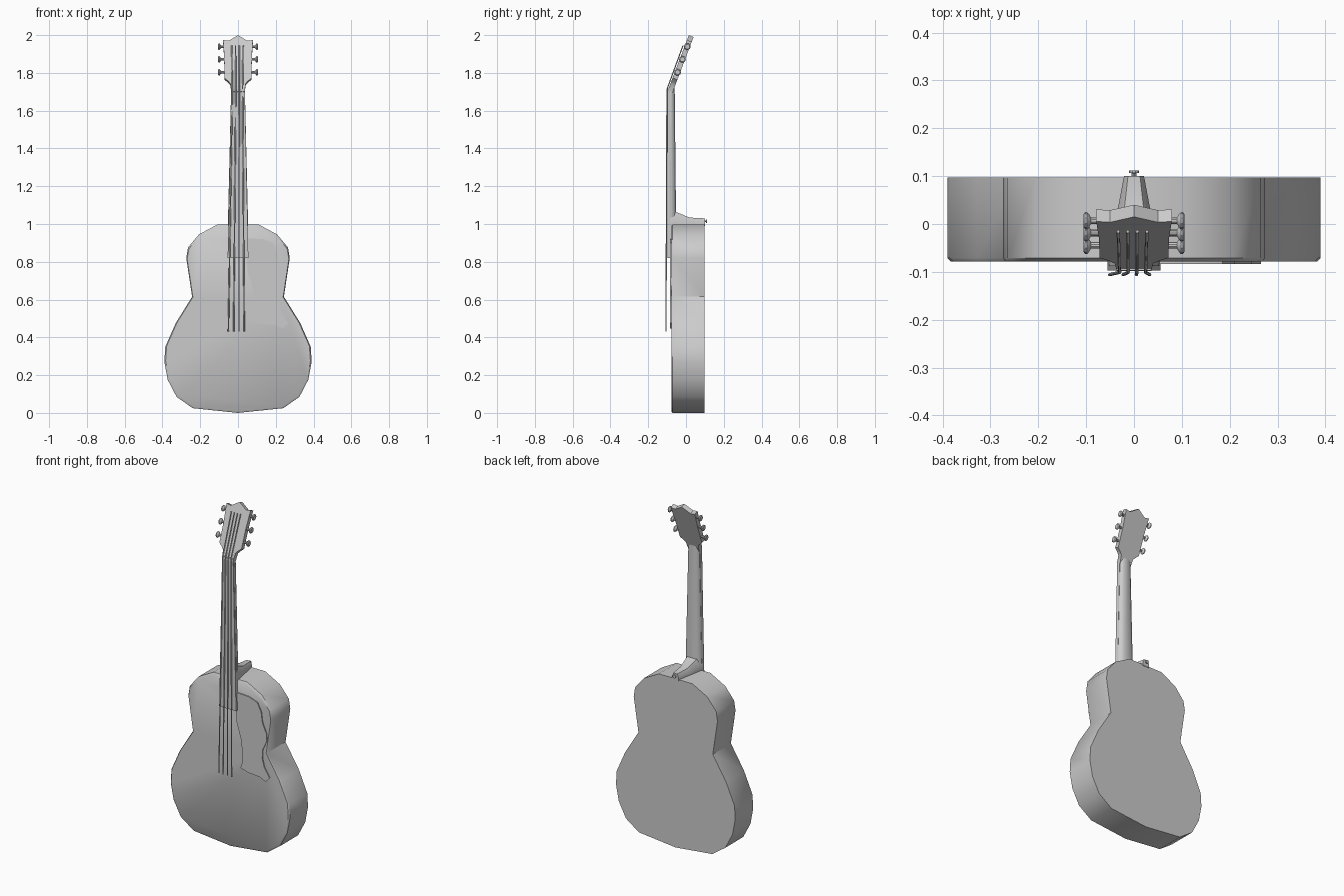
import bpy, bmesh
from math import sin, cos, pi, radians, atan2

if "Cube" in bpy.data.objects:
    bpy.data.objects.remove(bpy.data.objects["Cube"])


def loft(name, rings, angle=35):
    """Skin a closed solid through rings that share a point count."""
    bm = bmesh.new()
    vs = [[bm.verts.new(p) for p in r] for r in rings]
    n = len(rings[0])
    for a, b in zip(vs, vs[1:]):
        for i in range(n):
            j = (i + 1) % n
            bm.faces.new((a[i], a[j], b[j], b[i]))
    bm.faces.new(vs[0][::-1])
    bm.faces.new(vs[-1])
    bmesh.ops.recalc_face_normals(bm, faces=bm.faces)
    me = bpy.data.meshes.new(name)
    bm.to_mesh(me)
    bm.free()
    ob = bpy.data.objects.new(name, me)
    bpy.context.collection.objects.link(ob)
    bpy.ops.object.select_all(action='DESELECT')
    ob.select_set(True)
    bpy.context.view_layer.objects.active = ob
    bpy.ops.object.shade_smooth_by_angle(angle=radians(angle))
    return ob


def mirrored(half):
    """Close a right-hand outline by mirroring it across x = 0."""
    return half + [(-x, z) for x, z in reversed(half) if x > 0]


# Body: figure-eight outline with a softened front edge
body = mirrored([(0, 0), (0.24, 0.025), (0.325, 0.085), (0.372, 0.175),
                 (0.39, 0.27), (0.385, 0.35), (0.33, 0.475), (0.243, 0.615),
                 (0.274, 0.82), (0.265, 0.875), (0.207, 0.945), (0.11, 0.997)])
loft("body", [[(x * s, y, 0.5 + (z - 0.5) * s) for x, z in body]
              for y, s in ((0.097, 1), (-0.071, 1), (-0.078, 0.982))], 40)

# Pickguard: thin plate on the right of the front
guard = [(0.04, 0.925), (0.13, 0.92), (0.185, 0.9), (0.21, 0.85), (0.218, 0.79),
         (0.245, 0.73), (0.247, 0.69), (0.22, 0.63), (0.217, 0.58), (0.23, 0.53),
         (0.265, 0.475), (0.24, 0.447), (0.2, 0.465), (0.13, 0.47), (0.075, 0.485),
         (0.09, 0.53), (0.08, 0.65), (0.05, 0.75)]
loft("pickguard", [[(x, y, z) for x, z in guard] for y in (-0.075, -0.084)])

# Fingerboard: tapered slab running onto the body
loft("fingerboard", [[(-w, -0.097, z), (w, -0.097, z), (w, -0.076, z), (-w, -0.076, z)]
                     for z, w in ((0.82, 0.055), (1.715, 0.036))])

# Neck: faceted rounded back
loft("neck", [[(-w, -0.088, z), (w, -0.088, z), (w * 0.9, (b - 0.088) / 2 + 0.005, z),
               (w * 0.5, b, z), (-w * 0.5, b, z), (-w * 0.9, (b - 0.088) / 2 + 0.005, z)]
              for z, w, b in ((0.99, 0.053, -0.05), (1.06, 0.052, -0.053), (1.73, 0.036, -0.06))], 50)

# Heel: tapers backward over the top of the body
loft("heel", [[(-w, y, 0.99), (w, y, 0.99), (w, y, 0.99 + h * 0.5),
               (w * 0.6, y, 0.99 + h), (-w * 0.6, y, 0.99 + h), (-w, y, 0.99 + h * 0.5)]
              for y, w, h in ((-0.085, 0.053, 0.085), (-0.052, 0.05, 0.073),
                              (0.02, 0.036, 0.044), (0.1, 0.021, 0.04))], 50)

# Strap button on the heel
loft("strap_button", [[(r * cos(i * pi / 5), y, 1.015 + r * sin(i * pi / 5)) for i in range(10)]
                      for y, r in ((0.098, 0.005), (0.106, 0.005), (0.107, 0.01), (0.112, 0.01))])

# Headstock: plate tilted back from the nut
tilt = atan2(0.11, 0.29)


def head(x, s, d):
    return (x, -0.095 + s * sin(tilt) + d * cos(tilt), 1.71 + s * cos(tilt) - d * sin(tilt))


outline = mirrored([(0.036, -0.01), (0.04, 0.035), (0.052, 0.05), (0.072, 0.068),
                    (0.073, 0.18), (0.079, 0.283), (0.05, 0.278), (0, 0.31)])
loft("headstock", [[head(x, s, d) for x, s in outline] for d in (0, 0.027)])

# Tuning pegs: three per side
for side in (-1, 1):
    for k, s in enumerate((0.105, 0.178, 0.25)):
        _, y, z = head(0, s, 0.014)
        loft(f"tuning_peg_{'left' if side < 0 else 'right'}_{k + 1}",
             [[(side * x, y + r * cos(i * pi / 5), z + r * sin(i * pi / 5)) for i in range(10)]
              for x, r in ((0.06, 0.007), (0.09, 0.007), (0.095, 0.015),
                           (0.098, 0.018), (0.102, 0.018), (0.106, 0.013))])

# Strings: four thin tubes bending over the nut
for k, (x0, x1, x2) in enumerate(((-0.051, -0.03, -0.033), (-0.023, -0.012, -0.013),
                                  (0.005, 0.006, 0.007), (0.033, 0.024, 0.027))):
    r = 0.0035
    path = [(x0, -0.106, 0.43), (x1, -0.101, 1.712), (x2, -0.016, 1.945)]
    loft(f"string_{k + 1}", [[(x + r * cos(i * pi / 3), y + r * sin(i * pi / 3), z)
                              for i in range(6)] for x, y, z in path], 61)
